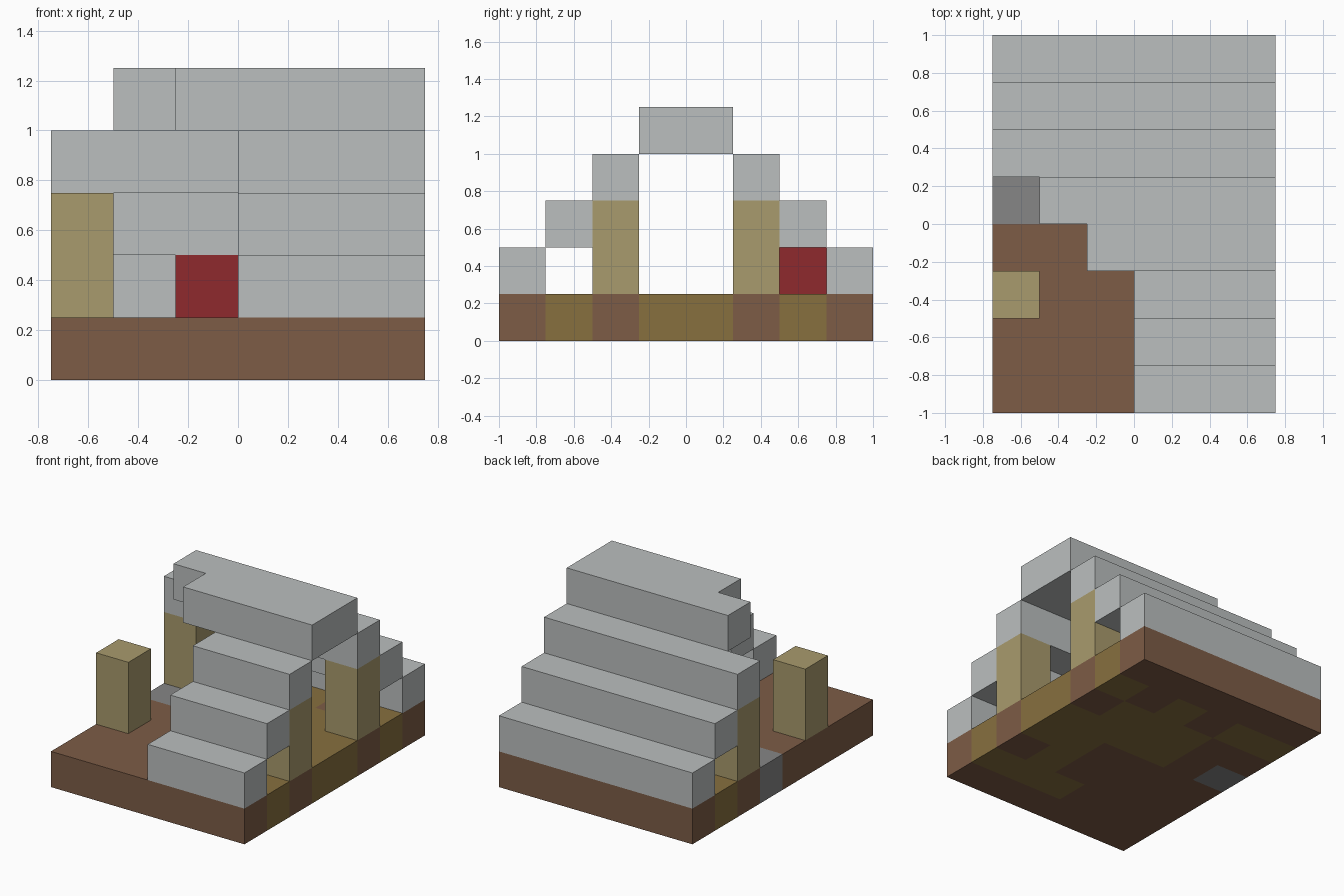
import bpy
import bmesh
from mathutils import Vector

cube = bpy.data.objects.get("Cube")
if cube:
    bpy.data.objects.remove(cube, do_unlink=True)

U = 0.25  # edge of one block


def material(name, hex_code):
    srgb = [int(hex_code[i:i + 2], 16) / 255 for i in (0, 2, 4)]
    colour = [c / 12.92 if c < 0.04045 else ((c + 0.055) / 1.055) ** 2.4 for c in srgb] + [1]
    mat = bpy.data.materials.new(name)
    mat.use_nodes = True
    mat.diffuse_color = colour
    mat.node_tree.nodes["Principled BSDF"].inputs["Base Color"].default_value = colour
    return mat


soil = material("brown soil", "7D5C46")
planks = material("floor planks", "87703F")
slab = material("dark stone", "868686")
stone = material("pale stone", "BBBFBF")
wood = material("post wood", "A99B6D")
red = material("red", "8F2A2D")


def block(name, low, high, *mats):
    """Axis-aligned box between two corners, given in block units."""
    low, high = Vector(low) * U, Vector(high) * U
    bm = bmesh.new()
    bmesh.ops.create_cube(bm, size=1)
    bmesh.ops.scale(bm, vec=high - low, verts=bm.verts)
    bmesh.ops.translate(bm, vec=(low + high) / 2, verts=bm.verts)
    mesh = bpy.data.meshes.new(name)
    bm.to_mesh(mesh)
    bm.free()
    for mat in mats:
        mesh.materials.append(mat)
    obj = bpy.data.objects.new(name, mesh)
    bpy.context.collection.objects.link(obj)
    return obj


# Ground slab, cut into block cells; rows run back to front, columns left to right in x
ground = block("ground", (-3, -4, 0), (3, 4, 1), soil, planks, slab)
PATTERN = ("......",
           "pp.p.p",
           "..ppp.",
           "s.pppp",
           "....pp",
           "....p.",
           "...ppp",
           "......")
bm = bmesh.new()
bm.from_mesh(ground.data)
for axis, half in ((0, 3), (1, 4)):
    for step in range(1 - half, half):
        point, normal = Vector(), Vector()
        point[axis], normal[axis] = step * U, 1
        bmesh.ops.bisect_plane(bm, geom=bm.verts[:] + bm.edges[:] + bm.faces[:],
                               plane_co=point, plane_no=normal)
bm.normal_update()
for face in bm.faces:
    inside = face.calc_center_median() - face.normal * 0.05
    column, row = int(inside.x // U) + 3, 3 - int(inside.y // U)
    face.material_index = ".ps".index(PATTERN[row][column])
bm.to_mesh(ground.data)
bm.free()

# Stepped roof: the front half is shorter than the back half
for i in range(3):
    block(f"front_roof_step_{i + 1}", (0, i - 4, i + 1), (3, i - 3, i + 2), stone)
    block(f"back_roof_step_{i + 1}", (-3, 3 - i, i + 1), (3, 4 - i, i + 2), stone)

# Ridge with a notch at its open end
block("ridge_front", (-1, -1, 4), (3, 0, 5), stone)
block("ridge_back", (-2, 0, 4), (3, 1, 5), stone)

# Corner posts
for side, x in (("right", -3), ("left", 2)):
    for end, y in (("front", -2), ("back", 1)):
        block(f"{end}_{side}_post", (x, y, 1), (x + 1, y + 1, 3), wood)

# Red box under the back roof
block("red_box", (-1, 2, 1), (0, 3, 2), red)
